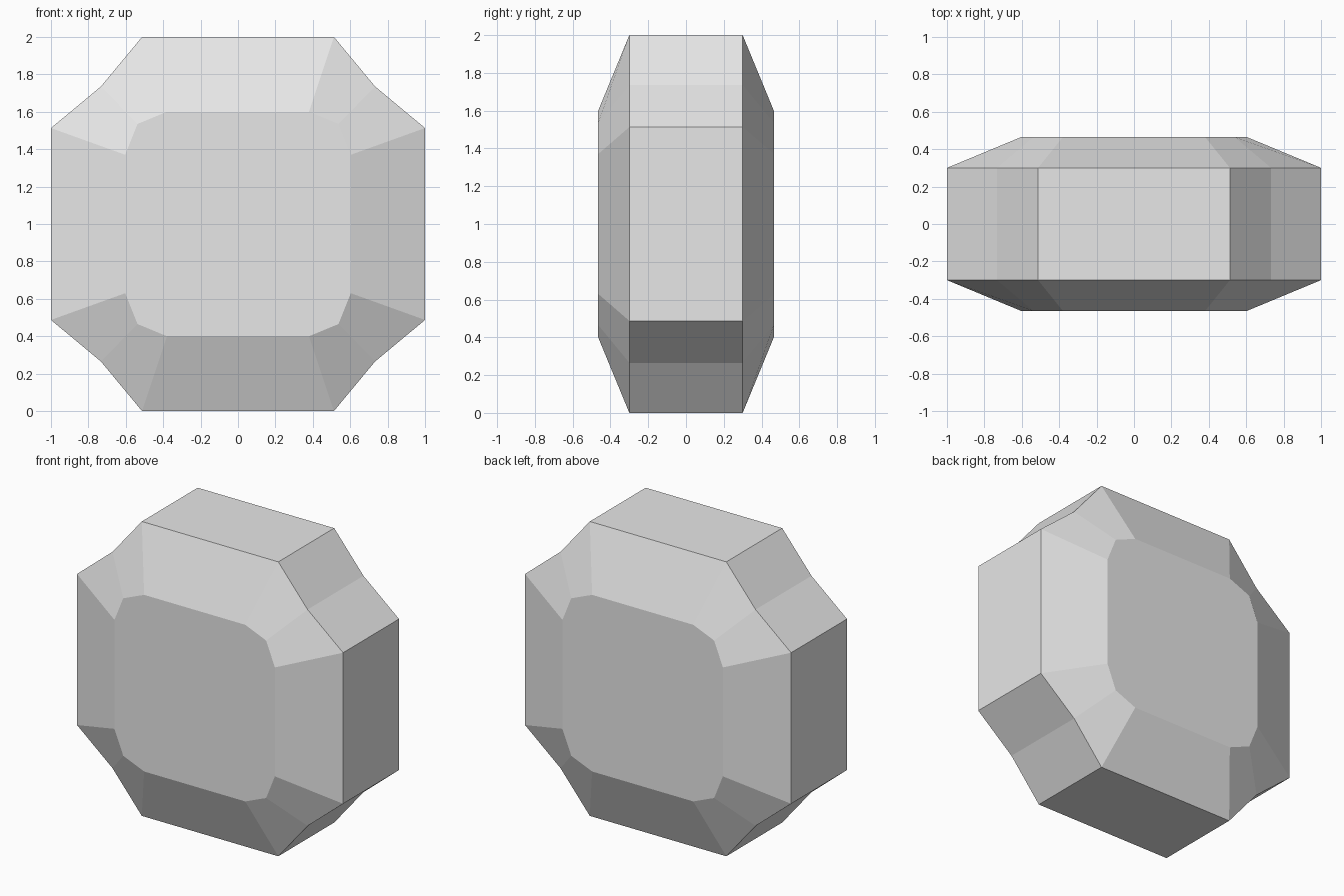
import bpy
import bmesh

if "Cube" in bpy.data.objects:
    bpy.data.objects.remove(bpy.data.objects["Cube"], do_unlink=True)

# One plain grey stone material
stone = bpy.data.materials.new("light grey")
stone.diffuse_color = (0.8, 0.8, 0.8, 1)
stone.use_nodes = True
stone.node_tree.nodes["Principled BSDF"].inputs["Base Color"].default_value = (0.8, 0.8, 0.8, 1)


def outline(corner):
    """Repeat one corner's (x, z) points around all four corners."""
    points = []
    for sx, sz in ((1, 1), (-1, 1), (-1, -1), (1, -1)):
        run = [(x * sx, z * sz) for x, z in corner]
        points += run if sx == sz else run[::-1]
    return points


# Notched girdle outline and the smaller flat face outline
girdle = outline([(1, 0.513), (0.733, 0.735), (0.513, 1)])
face = outline([(0.603, 0.37), (0.537, 0.535), (0.38, 0.6)])

# Loft four rings from front to back, then cap both ends
bm = bmesh.new()
rings = []
for y, shape in ((-0.465, face), (-0.3, girdle), (0.3, girdle), (0.465, face)):
    rings.append([bm.verts.new((x, y, z + 1)) for x, z in shape])
for a, b in zip(rings, rings[1:]):
    for i in range(len(a)):
        j = (i + 1) % len(a)
        bm.faces.new((a[i], a[j], b[j], b[i]))
bm.faces.new(rings[0])
bm.faces.new(rings[-1])
bmesh.ops.recalc_face_normals(bm, faces=bm.faces)

mesh = bpy.data.meshes.new("faceted_stone")
bm.to_mesh(mesh)
bm.free()
mesh.materials.append(stone)
gem = bpy.data.objects.new("faceted_stone", mesh)
bpy.context.collection.objects.link(gem)
